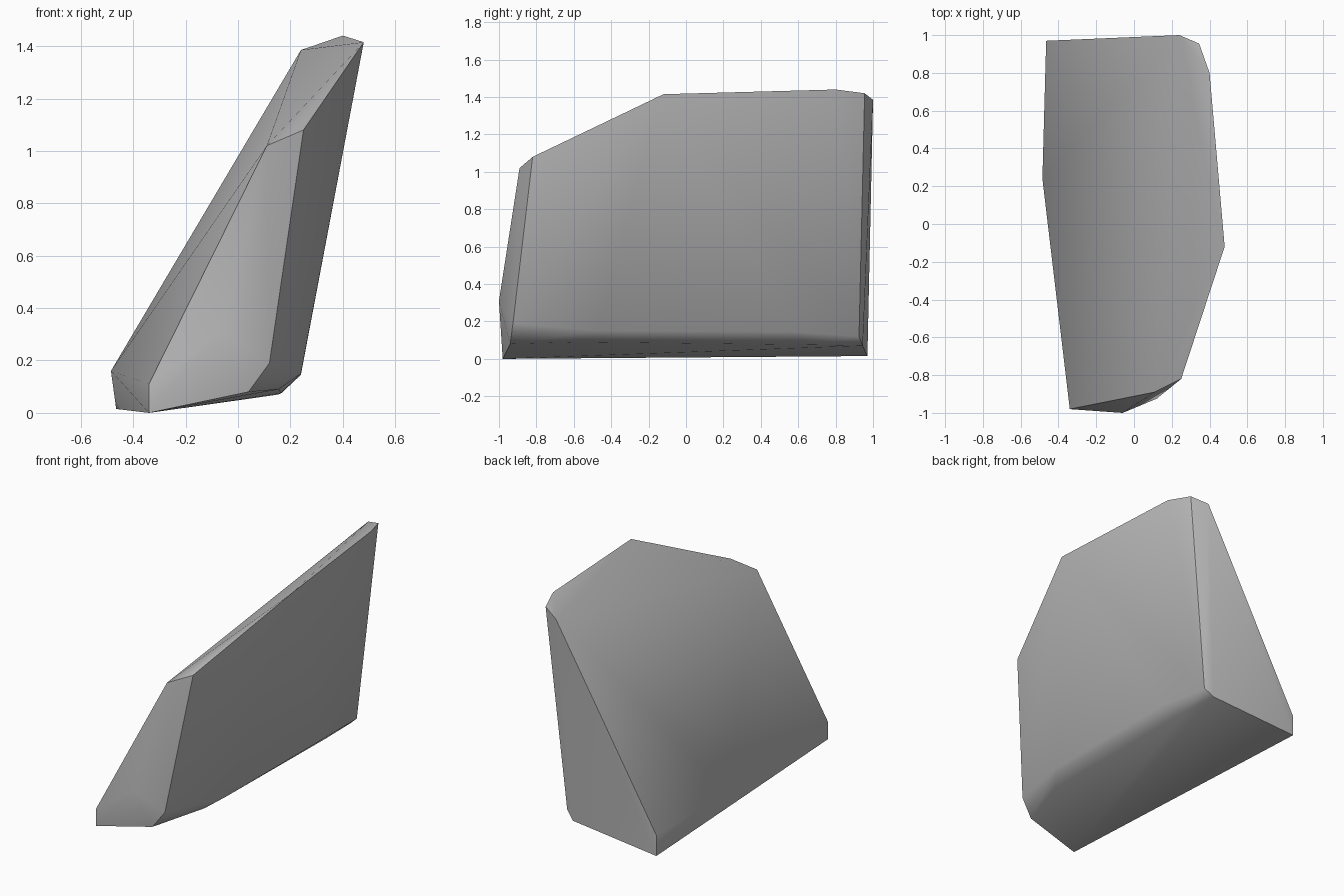
import bpy
import bmesh
import math

# Remove the default cube only
default_cube = bpy.data.objects.get("Cube")
if default_cube is not None:
    bpy.data.objects.remove(default_cube, do_unlink=True)


def flat_material(name, colour):
    material = bpy.data.materials.new(name)
    material.use_nodes = True
    material.diffuse_color = colour
    shader = material.node_tree.nodes["Principled BSDF"]
    shader.inputs["Base Color"].default_value = colour
    shader.inputs["Roughness"].default_value = 0.8
    return material


def convex_solid(name, outlines, material):
    """Wrap a convex skin around the corner outlines of a faceted block."""
    bm = bmesh.new()
    for outline in outlines:
        for corner in outline:
            bm.verts.new(corner)
    hull = bmesh.ops.convex_hull(bm, input=bm.verts[:])
    unused = {v for v in hull["geom_interior"] + hull["geom_unused"]
              if isinstance(v, bmesh.types.BMVert)}
    bmesh.ops.delete(bm, geom=list(unused), context="VERTS")
    bmesh.ops.recalc_face_normals(bm, faces=bm.faces[:])
    mesh = bpy.data.meshes.new(name)
    bm.to_mesh(mesh)
    bm.free()
    mesh.materials.append(material)
    solid = bpy.data.objects.new(name, mesh)
    bpy.context.scene.collection.objects.link(solid)
    return solid


# Slanted top rim, running from the back corner round to the front corner
top_rim = [(0.24, 1.0, 1.385), (0.345, 0.955, 1.42), (0.4, 0.8, 1.44),
           (0.48, -0.12, 1.415), (0.25, -0.82, 1.08), (0.11, -0.89, 1.02)]

# Bulge on the front end
front_bulge = [(-0.06, -1.0, 0.31), (0.12, -0.925, 0.19), (0.04, -0.94, 0.08)]

# Chamfered lower edge under the overhanging side
lower_chamfer = [(0.24, -0.47, 0.15), (0.24, 0.57, 0.145),
                 (0.21, 0.925, 0.12), (0.155, 0.945, 0.07),
                 (0.155, -0.57, 0.09), (0.165, 0.68, 0.075)]

# Narrow foot along the sloping side
foot_edge = [(-0.34, -0.98, 0.0), (-0.34, -0.98, 0.11),
             (-0.485, 0.24, 0.16), (-0.465, 0.97, 0.15),
             (-0.465, 0.97, 0.015)]

stone_grey = flat_material("stone grey", (0.5, 0.5, 0.5, 1.0))
slab = convex_solid("stone_slab",
                    [top_rim, front_bulge, lower_chamfer, foot_edge],
                    stone_grey)

# Smooth the gentle bends, keep the hard edges crisp
bpy.ops.object.select_all(action="DESELECT")
slab.select_set(True)
bpy.context.view_layer.objects.active = slab
bpy.ops.object.shade_smooth_by_angle(angle=math.radians(40))
